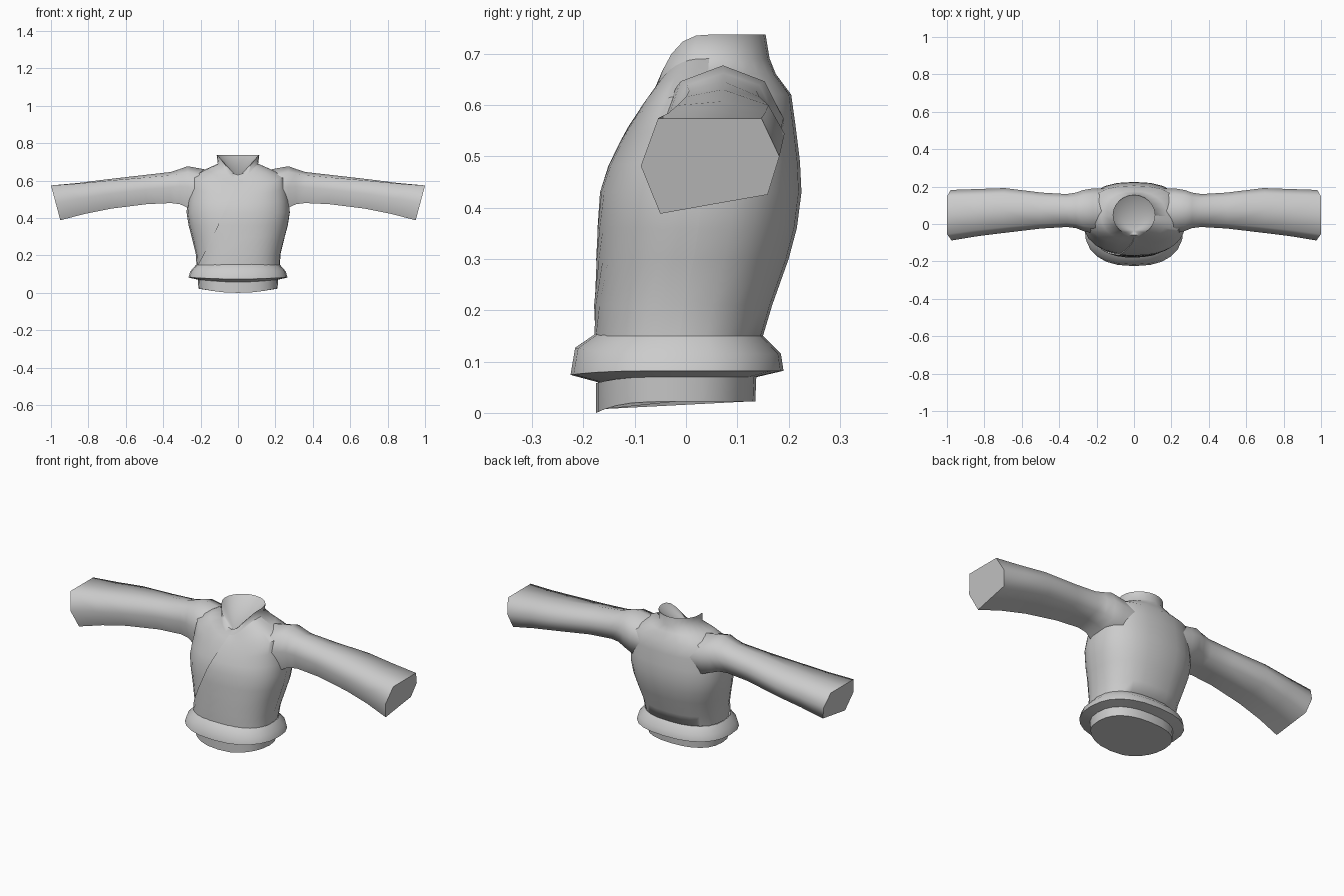
import bpy, bmesh, math

cube = bpy.data.objects.get("Cube")
if cube:
    bpy.data.objects.remove(cube, do_unlink=True)

GREY = (0.6, 0.6, 0.6, 1.0)
cloth = bpy.data.materials.new("grey cloth")
cloth.diffuse_color = GREY
cloth.use_nodes = True
cloth.node_tree.nodes["Principled BSDF"].inputs["Base Color"].default_value = GREY


def loft(name, rings, closed=True, cap_start=False, cap_end=False, tip=None, angle=60):
    """Skin a list of equal-length point rings into a smooth-shaded object."""
    bm = bmesh.new()
    rows = [[bm.verts.new(p) for p in ring] for ring in rings]
    n = len(rows[0])
    for a, b in zip(rows, rows[1:]):
        for i in range(n if closed else n - 1):
            j = (i + 1) % n
            bm.faces.new((a[i], a[j], b[j], b[i]))
    if cap_start:
        bm.faces.new(rows[0][::-1])
    if cap_end:
        bm.faces.new(rows[-1])
    if tip:
        t = bm.verts.new(tip)
        for i in range(n):
            bm.faces.new((rows[-1][i], rows[-1][(i + 1) % n], t))
    if closed:
        bmesh.ops.recalc_face_normals(bm, faces=bm.faces)
    mesh = bpy.data.meshes.new(name)
    bm.to_mesh(mesh)
    bm.free()
    mesh.materials.append(cloth)
    obj = bpy.data.objects.new(name, mesh)
    bpy.context.collection.objects.link(obj)
    bpy.ops.object.select_all(action='DESELECT')
    obj.select_set(True)
    bpy.context.view_layer.objects.active = obj
    bpy.ops.object.shade_smooth_by_angle(angle=math.radians(angle))
    return obj


def power(v, e):
    return math.copysign(abs(v) ** e, v)


def body_point(row, a, scale=1.0):
    """Point on a rounded-box ring whose front edge can dip downwards."""
    z, hw, y0, y1, dip, p = row
    c, s = math.cos(a), math.sin(a)
    x = hw * power(c, 2 / p) * scale
    y = (y0 + y1) / 2 + (y1 - y0) / 2 * power(s, 2 / p) * scale
    return (x, y, z - dip * max(0.0, -s) ** 3)


def body_ring(row, n=24):
    return [body_point(row, 2 * math.pi * i / n) for i in range(n)]


# Rows: height, half width, front y, back y, front dip, squareness
band = [
    (0.022, 0.211, -0.175, 0.135, 0.022, 2.4),
    (0.070, 0.215, -0.175, 0.137, 0.012, 2.4),
]
hem = [
    (0.068, 0.205, -0.165, 0.130, 0.010, 2.4),
    (0.082, 0.265, -0.225, 0.190, 0.008, 2.4),
    (0.115, 0.255, -0.216, 0.185, -0.012, 2.4),
    (0.150, 0.224, -0.175, 0.150, -0.005, 2.4),
]
torso = [
    (0.150, 0.222, -0.175, 0.150, 0.000, 2.4),
    (0.210, 0.226, -0.175, 0.168, 0.000, 2.4),
    (0.300, 0.248, -0.170, 0.200, 0.000, 2.4),
    (0.360, 0.264, -0.167, 0.216, 0.000, 2.4),
    (0.430, 0.275, -0.162, 0.225, 0.000, 2.4),
    (0.490, 0.270, -0.146, 0.222, 0.010, 2.4),
    (0.555, 0.262, -0.125, 0.214, 0.030, 2.4),
    (0.620, 0.255, -0.106, 0.205, 0.060, 2.4),
    (0.660, 0.175, -0.090, 0.175, 0.075, 2.2),
]
collar = [
    (0.690, 0.108, -0.073, 0.163, 0.085, 2.0),
    (0.737, 0.114, -0.060, 0.155, 0.107, 2.0),
]

# Under band, hem roll, body with collar and sunken neck opening
loft("waist_band", [body_ring(r) for r in band], cap_start=True, cap_end=True)
loft("hem_roll", [body_ring(r) for r in hem])
loft("jacket_body", [body_ring(r) for r in torso + collar],
     cap_start=True, tip=(0, -0.035, 0.615), angle=75)

# Crossed front panel: thin overlap whose free edge runs diagonally
edge_x = [-0.207, -0.176, -0.132, -0.104, -0.074, -0.052, -0.032, -0.016, -0.006, -0.001]
flap = []
for row, x in zip(torso + collar[:1], edge_x):
    start = -math.acos(-(abs(x) / row[1]) ** (row[5] / 2))
    line = [body_point(row, start, 0.97)]
    for k in range(15):
        t = k / 14
        line.append(body_point(row, start * (1 - t), 1.008 + 0.025 * (1 - t)))
    flap.append(line)
loft("front_flap", flap, closed=False, angle=40)

# Sleeves: x, front y, back y, bottom z, top z, top corner drop, slant
sleeve = [
    (0.15, -0.050, 0.190, 0.430, 0.655, 0.30, 0.00),
    (0.22, -0.050, 0.190, 0.435, 0.668, 0.30, 0.00),
    (0.27, -0.038, 0.182, 0.455, 0.677, 0.28, 0.00),
    (0.31, -0.022, 0.168, 0.474, 0.662, 0.25, 0.00),
    (0.36, -0.016, 0.160, 0.480, 0.646, 0.22, 0.00),
    (0.50, -0.024, 0.168, 0.474, 0.630, 0.18, 0.01),
    (0.70, -0.047, 0.192, 0.450, 0.607, 0.10, 0.02),
    (0.85, -0.065, 0.187, 0.422, 0.588, 0.04, 0.03),
    (1.00, -0.088, 0.182, 0.388, 0.574, 0.00, 0.05),
]
outline = [(-0.75, 1), (0.0, 1), (0.74, 1), (1, 0.2), (0.83, -0.6), (0.05, -0.8), (-0.72, -1), (-1, 0)]


def sleeve_ring(row, side):
    x, y0, y1, z0, z1, drop, slant = row
    ring = []
    for u, v in outline:
        h = v - drop * (v == 1 and u != 0)
        ring.append((side * (x - slant * (1 - v) / 2),
                     (y0 + y1) / 2 + u * (y1 - y0) / 2,
                     (z0 + z1) / 2 + h * (z1 - z0) / 2))
    return ring


for name, side in (("left_sleeve", 1), ("right_sleeve", -1)):
    loft(name, [sleeve_ring(r, side) for r in sleeve], cap_start=True, cap_end=True, angle=70)
